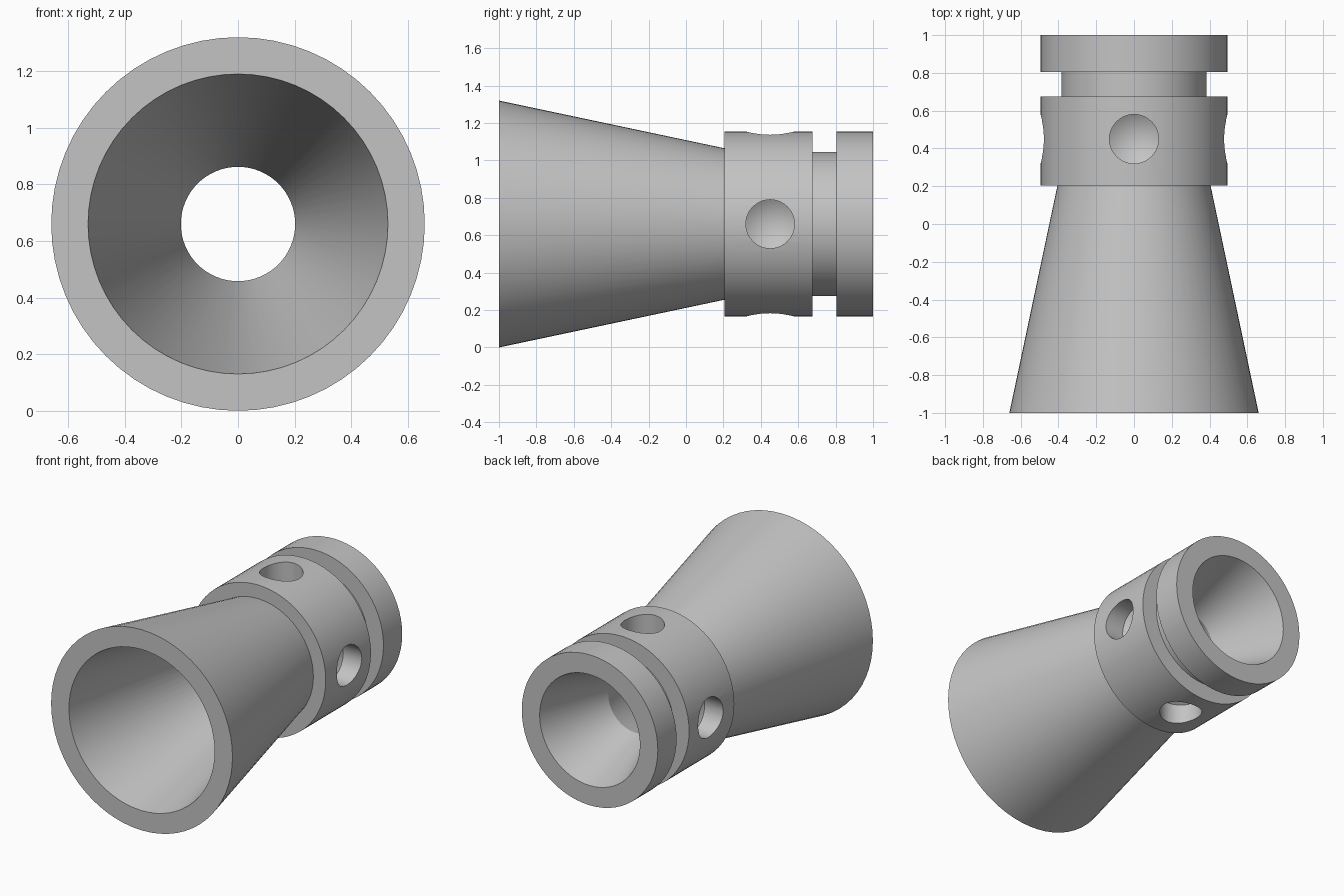
import bpy, bmesh, math
from mathutils import Matrix

if "Cube" in bpy.data.objects:
    bpy.data.objects.remove(bpy.data.objects["Cube"], do_unlink=True)

AXIS_Z = 0.66
HOLE_Y = 0.45

metal = bpy.data.materials.new("plain grey metal")
metal.use_nodes = True
grey = (0.55, 0.55, 0.55, 1)
metal.diffuse_color = grey
metal.node_tree.nodes["Principled BSDF"].inputs["Base Color"].default_value = grey


def lathe(name, profile, steps, matrix, closed):
    """Spin (radius, height) points about z, then place the result."""
    bm = bmesh.new()
    verts = [bm.verts.new((r, 0, h)) for r, h in profile]
    edges = [bm.edges.new(pair) for pair in zip(verts, verts[1:])]
    if closed:
        edges.append(bm.edges.new((verts[-1], verts[0])))
    bmesh.ops.spin(bm, geom=verts + edges, cent=(0, 0, 0), axis=(0, 0, 1),
                   angle=math.tau, steps=steps)
    bmesh.ops.remove_doubles(bm, verts=bm.verts, dist=0.0001)
    bmesh.ops.transform(bm, matrix=matrix, verts=bm.verts)
    bmesh.ops.recalc_face_normals(bm, faces=bm.faces)
    mesh = bpy.data.meshes.new(name)
    bm.to_mesh(mesh)
    bm.free()
    mesh.materials.append(metal)
    obj = bpy.data.objects.new(name, mesh)
    bpy.context.collection.objects.link(obj)
    return obj


# Body: flared horn, collar, groove, end ring, and the waisted bore inside
body_profile = [
    (0.66, -1), (0.405, 0.205), (0.495, 0.205), (0.495, 0.675),
    (0.385, 0.675), (0.385, 0.805), (0.495, 0.805), (0.495, 1),
    (0.365, 1), (0.202, 0.52), (0.53, -1),
]
along_y = Matrix.Translation((0, 0, AXIS_Z)) @ Matrix.Rotation(-math.pi / 2, 4, "X")
body = lathe("nozzle_body", body_profile, 64, along_y, True)

# Four blind drilled holes with conical floors, around the collar
drill_profile = [(0, 0.28), (0.13, 0.36), (0.13, 0.6), (0, 0.6)]
for i in range(4):
    place = (Matrix.Translation((0, HOLE_Y, AXIS_Z))
             @ Matrix.Rotation(i * math.pi / 2, 4, "Y"))
    drill = lathe(f"drill_cutter_{i + 1}", drill_profile, 40, place, False)
    drill.hide_render = True
    cut = body.modifiers.new("drilled hole", "BOOLEAN")
    cut.operation = "DIFFERENCE"
    cut.solver = "EXACT"
    cut.object = drill

# Bake the cuts and remove the cutters
bpy.context.view_layer.update()
evaluated = body.evaluated_get(bpy.context.evaluated_depsgraph_get())
baked = bpy.data.meshes.new_from_object(evaluated)
cutters = [m.object for m in body.modifiers]
body.modifiers.clear()
body.data = baked
for cutter in cutters:
    bpy.data.objects.remove(cutter, do_unlink=True)

# Smooth round walls, crisp rims
bpy.ops.object.select_all(action="DESELECT")
body.select_set(True)
bpy.context.view_layer.objects.active = body
bpy.ops.object.shade_smooth_by_angle(angle=math.radians(28))
